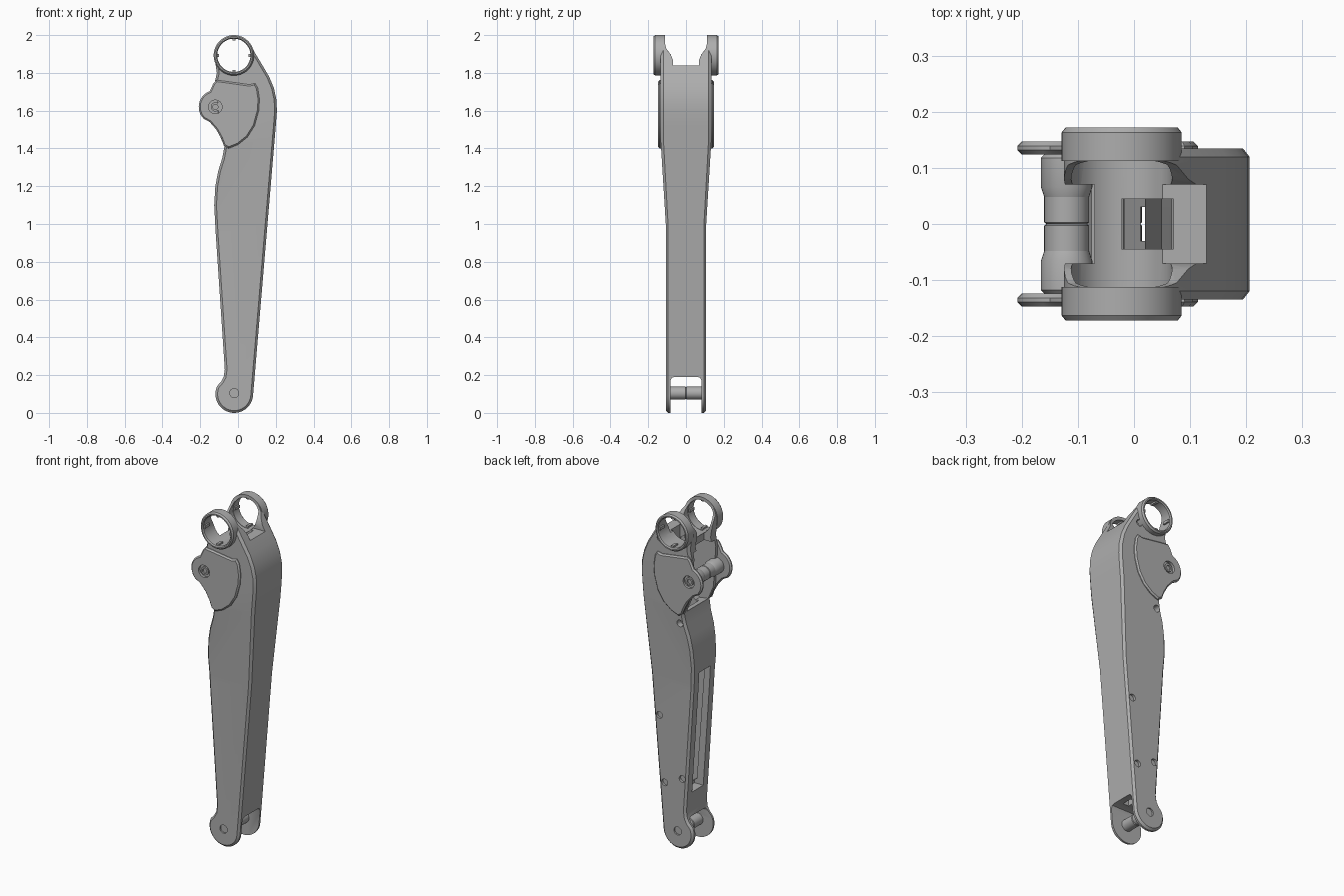
import bpy, bmesh
from math import sin, cos, radians, pi

cube = bpy.data.objects.get("Cube")
if cube:
    bpy.data.objects.remove(cube, do_unlink=True)

grey = bpy.data.materials.new("machined grey")
grey.use_nodes = True
COLOUR = (0.42, 0.42, 0.42, 1)
grey.diffuse_color = COLOUR
grey.node_tree.nodes["Principled BSDF"].inputs["Base Color"].default_value = COLOUR

RING = (-0.022, 1.893)    # hip ring centre (x, z)
KNEE = (-0.12, 1.62)      # upper pin
FOOT = (-0.02, 0.105)     # lower pin


def arc(c, r, a, b, n):
    return [(c[0] + r * cos(radians(a + (b - a) * i / n)),
             c[1] + r * sin(radians(a + (b - a) * i / n))) for i in range(n + 1)]


def finish(bm, name):
    bmesh.ops.recalc_face_normals(bm, faces=bm.faces[:])
    mesh = bpy.data.meshes.new(name)
    bm.to_mesh(mesh)
    bm.free()
    mesh.materials.append(grey)
    ob = bpy.data.objects.new(name, mesh)
    bpy.context.collection.objects.link(ob)
    return ob


def prism(name, pts, lo, hi, axis="y", bevel=0, shape=None, cuts=()):
    """Extrude an outline (x,z along y, or y,z along x) from lo to hi."""
    bm = bmesh.new()
    place = (lambda p, d: (p[0], d, p[1])) if axis == "y" else (lambda p, d: (d, p[0], p[1]))
    a = [bm.verts.new(place(p, lo)) for p in pts]
    b = [bm.verts.new(place(p, hi)) for p in pts]
    caps = [bm.faces.new(a), bm.faces.new(b[::-1])]
    for i in range(len(pts)):
        j = (i + 1) % len(pts)
        bm.faces.new((a[i], b[i], b[j], a[j]))
    bmesh.ops.recalc_face_normals(bm, faces=bm.faces[:])
    if bevel:
        edges = list({e for f in caps for e in f.edges})
        bmesh.ops.bevel(bm, geom=edges, offset=bevel, segments=1, affect="EDGES")
    for z in cuts:
        bmesh.ops.bisect_plane(bm, geom=bm.verts[:] + bm.edges[:] + bm.faces[:],
                               plane_co=(0, 0, z), plane_no=(0, 0, 1))
    if shape:
        for v in bm.verts:
            v.co.y *= shape(v.co.z)
    return finish(bm, name)


def box(name, x, y, z):
    return prism(name, [(x[0], z[0]), (x[1], z[0]), (x[1], z[1]), (x[0], z[1])], y[0], y[1])


def lathe(name, centre, profile, n=32, closed=False):
    """Revolve (radius, y) pairs about a y-axis line through centre."""
    bm = bmesh.new()
    rows = [[bm.verts.new((centre[0] + r * cos(2 * pi * i / n), y,
                           centre[1] + r * sin(2 * pi * i / n))) for i in range(n)]
            for r, y in profile]
    pairs = list(zip(rows, rows[1:]))
    if closed:
        pairs.append((rows[-1], rows[0]))
    else:
        bm.faces.new(rows[0])
        bm.faces.new(rows[-1])
    for p, q in pairs:
        for i in range(n):
            j = (i + 1) % n
            bm.faces.new((p[i], p[j], q[j], q[i]))
    return finish(bm, name)


def cylinder(name, c, r, lo, hi, n=24):
    return lathe(name, c, [(r, lo), (r, hi)], n)


def cut(ob, *cutters):
    for c in cutters:
        c.hide_render = True
        m = ob.modifiers.new("cut", "BOOLEAN")
        m.operation, m.solver, m.object = "DIFFERENCE", "EXACT", c
        bpy.context.view_layer.objects.active = ob
        bpy.ops.object.modifier_apply(modifier=m.name)
        bpy.data.objects.remove(c, do_unlink=True)


def widen(z):
    """Side walls flare from the shin up to the hip."""
    return 1 + 0.26 * min(max((z - 1.0) / 0.45, 0), 1)


# Main leg shell
outline = (arc((-0.02, 0.1), 0.1, 155, 355, 20)
           + [(0.2, 1.52), (0.206, 1.6), (0.203, 1.66), (0.19, 1.72), (0.165, 1.78)]
           + arc(RING, 0.103, 30, 190, 14)
           + [(-0.112, 1.8), (-0.125, 1.74), (-0.11, 1.5), (-0.072, 1.41), (-0.083, 1.35),
              (-0.105, 1.28), (-0.12, 1.2), (-0.126, 1.1), (-0.118, 0.95),
              (-0.07, 0.23), (-0.076, 0.19), (-0.09, 0.165)])
leg = prism("leg_shell", outline, -0.107, 0.107, bevel=0.012, shape=widen, cuts=(1.0, 1.45))

# Hip fork gap, ring bore, ankle fork gap
half = [(0.07, 1.84), (0.07, 1.87), (0.08, 1.895), (0.105, 1.93), (0.112, 1.96), (0.112, 2.2)]
cut(leg,
    prism("hip_gap", half + [(-y, z) for y, z in half[::-1]], -0.5, 0.5, "x"),
    cylinder("ring_bore", RING, 0.09, -0.3, 0.3, 40),
    prism("ankle_gap", [(-0.083, -0.2), (0.083, -0.2), (0.083, 0.17), (0.075, 0.186),
                        (0.06, 0.19), (-0.06, 0.19), (-0.075, 0.186), (-0.083, 0.17)],
          -0.5, 0.5, "x"))

# Knee pocket, shin cavity, window and vertical passage
cut(leg,
    prism("knee_pocket", [(-0.4, 1.46), (-0.09, 1.42), (-0.02, 1.41), (0.05, 1.47), (0.1, 1.56),
                          (0.12, 1.65), (0.1, 1.74), (0.05, 1.775), (-0.4, 1.775)], -0.1, 0.1),
    box("roof_trim", (-0.4, -0.07), (-0.07, 0.07), (1.7, 1.9)),
    box("roof_hole", (-0.022, 0.07), (-0.045, 0.045), (1.7, 1.9)),
    prism("shin_cavity", [(-0.035, 0.36), (0.05, 0.3), (0.13, 1.2), (0.09, 1.5), (-0.03, 1.5),
                          (-0.06, 1.3), (-0.09, 1.1)], -0.06, 0.06),
    prism("shin_window", [(-0.4, 0.33), (-0.02, 0.33), (0, 0.5), (-0.02, 1.05), (-0.4, 1.05)],
          -0.052, 0.052),
    box("floor_hole", (0.012, 0.05), (-0.03, 0.03), (0.1, 0.4)))

# Screw holes on the back and pin holes on both sides
for p in ((0.075, 1.825), (-0.05, 1.35), (0.1, 0.76), (-0.05, 0.42), (0.065, 0.37)):
    cut(leg, cylinder("screw_hole", p, 0.02, 0.093, 0.3, 16))
cut(leg, cylinder("ankle_hole", FOOT, 0.024, -0.3, 0.3))

# Slanted ribs inside the shin
for i, z in enumerate((0.55, 0.85, 1.15)):
    s = (-1) ** i
    prism(f"shin_rib_{i + 1}", [(-0.062, z - s * 0.06), (-0.05, z - s * 0.06),
                                (0.062, z + s * 0.06), (0.05, z + s * 0.06)], 0.02, 0.05, "x")

# Pins
lathe("ankle_pin", FOOT, [(0.016, -0.098), (0.024, -0.098), (0.024, -0.084), (0.034, -0.083),
                          (0.034, -0.003), (0.031, 0), (0.034, 0.003), (0.034, 0.083),
                          (0.024, 0.084), (0.024, 0.098), (0.016, 0.098)])
lathe("knee_pin", KNEE, [(0.04, -0.1), (0.04, -0.003), (0.036, 0), (0.04, 0.003), (0.04, 0.1)])

# Mirrored hip rings, knee covers and bosses
cover_outline = (arc(KNEE, 0.088, 110, 225, 12)
                 + [(-0.15, 1.54), (-0.115, 1.5), (-0.09, 1.455), (-0.075, 1.415), (-0.05, 1.4),
                    (0.0, 1.42), (0.05, 1.46), (0.088, 1.52), (0.11, 1.6), (0.114, 1.66),
                    (0.105, 1.72), (0.09, 1.745), (0.06, 1.738), (-0.06, 1.755),
                    (-0.115, 1.762), (-0.13, 1.745)])
for s, side in ((-1, "front"), (1, "back")):
    lathe(f"{side}_hip_ring", RING,
          [(r, s * y) for r, y in ((0.088, 0.112), (0.107, 0.112), (0.107, 0.163),
                                   (0.1, 0.172), (0.093, 0.172), (0.088, 0.165))], 48, True)
    for k in range(4):
        x = RING[0] + 0.086 * cos(k * pi / 2)
        z = RING[1] + 0.086 * sin(k * pi / 2)
        box(f"{side}_ring_tab_{k + 1}", (x - 0.008, x + 0.008),
            sorted((s * 0.12, s * 0.16)), (z - 0.008, z + 0.008))
    cover = prism(f"{side}_knee_cover", cover_outline, *sorted((s * 0.124, s * 0.147)), bevel=0.008)
    cut(cover, cylinder("cover_hole", KNEE, 0.036, *sorted((s * 0.132, s * 0.2))))
    lathe(f"{side}_knee_boss", KNEE, [(r, s * y) for r, y in
          ((0.04, 0.048), (0.046, 0.066), (0.046, 0.118), (0.034, 0.13))])
    lathe(f"{side}_knee_bolt", KNEE, [(r, s * y) for r, y in
          ((0.024, 0.128), (0.024, 0.142), (0.014, 0.142), (0.014, 0.134))])

for ob in bpy.context.collection.objects:
    if ob.type == "MESH":
        bpy.ops.object.select_all(action="DESELECT")
        ob.select_set(True)
        bpy.context.view_layer.objects.active = ob
        bpy.ops.object.shade_smooth_by_angle(angle=radians(28))
